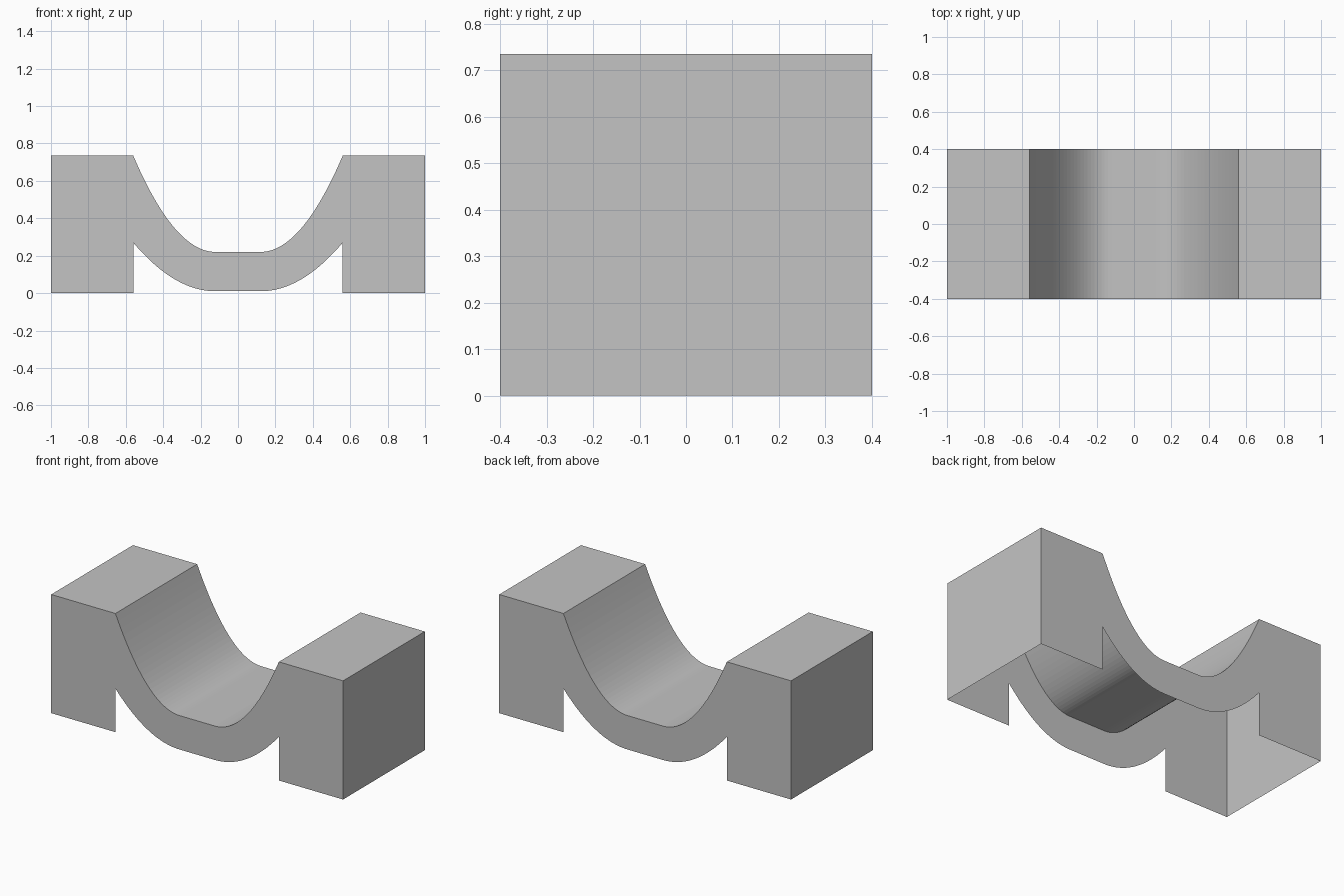
import bpy
import bmesh

cube = bpy.data.objects.get("Cube")
if cube:
    bpy.data.objects.remove(cube, do_unlink=True)

HALF_LENGTH, HALF_DEPTH, HEIGHT = 1.0, 0.4, 0.735
INNER_X = 0.56     # where the curved span meets the end blocks
FLAT_X = 0.12      # half width of the flat middle
STEPS = 24

grey = bpy.data.materials.new("plain_grey")
grey.use_nodes = True
colour = (0.55, 0.55, 0.55, 1.0)
grey.diffuse_color = colour
grey.node_tree.nodes["Principled BSDF"].inputs["Base Color"].default_value = colour


def sag(low, high):
    """Right half of a sagging curve, from the flat middle outwards."""
    points = []
    for i in range(STEPS + 1):
        t = i / STEPS
        points.append((FLAT_X + (INNER_X - FLAT_X) * t, low + (high - low) * t * t))
    return points


def mirrored(half):
    """Full curve from -x to +x."""
    return [(-x, z) for x, z in reversed(half)] + half


def make_shell(name, strips, profiles):
    """Strips run front to back; profiles close the front and the back."""
    bm = bmesh.new()
    for path in strips:
        rows = [[bm.verts.new((x, y, z)) for x, z in path]
                for y in (-HALF_DEPTH, HALF_DEPTH)]
        for i in range(len(path) - 1):
            bm.faces.new((rows[0][i], rows[0][i + 1], rows[1][i + 1], rows[1][i]))
    for y in (-HALF_DEPTH, HALF_DEPTH):
        for outline in profiles:
            loop = outline if y < 0 else outline[::-1]
            bm.faces.new([bm.verts.new((x, y, z)) for x, z in loop])
    bmesh.ops.remove_doubles(bm, verts=bm.verts, dist=0.0001)
    mesh = bpy.data.meshes.new(name)
    bm.to_mesh(mesh)
    bm.free()
    mesh.materials.append(grey)
    obj = bpy.data.objects.new(name, mesh)
    bpy.context.collection.objects.link(obj)
    return obj


# Curved span: trough surface with front and back bands, open underneath
top = mirrored(sag(0.22, HEIGHT))
bottom = mirrored(sag(0.01, 0.27))
bands = [[bottom[i], bottom[i + 1], top[i + 1], top[i]] for i in range(len(top) - 1)]
make_shell("curved_span", [top], bands)

# End blocks: top, outer wall, front and back, open underneath and inside
for name, side in (("left_block", 1), ("right_block", -1)):
    path = [(INNER_X, HEIGHT), (HALF_LENGTH, HEIGHT), (HALF_LENGTH, 0)]
    face = [(INNER_X, 0), (HALF_LENGTH, 0), (HALF_LENGTH, HEIGHT), (INNER_X, HEIGHT)]
    path = [(x * side, z) for x, z in path][::side]
    face = [(x * side, z) for x, z in face][::side]
    make_shell(name, [path], [face])
